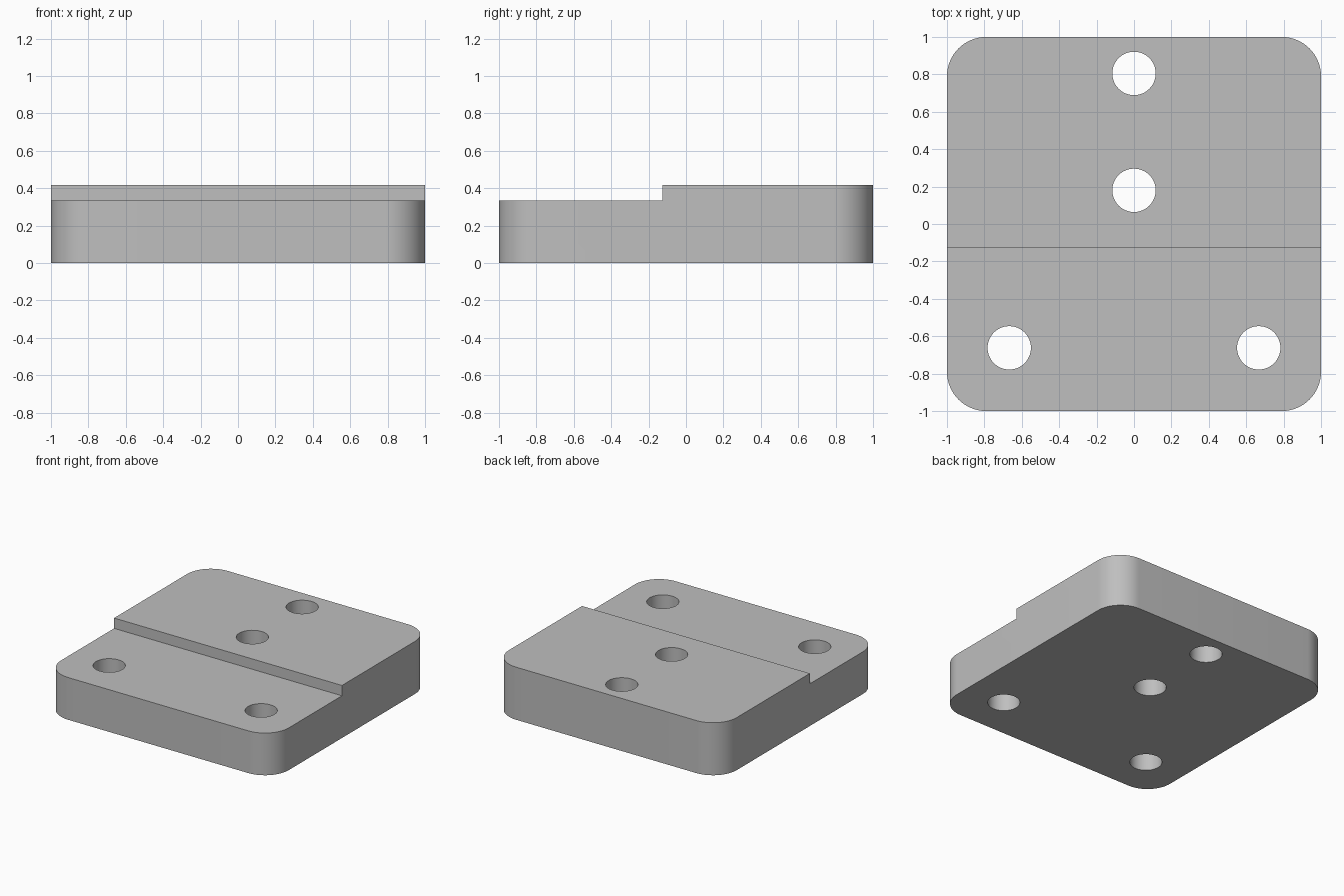
import bpy
import bmesh
from math import cos, sin, pi, radians

cube = bpy.data.objects.get("Cube")
if cube:
    bpy.data.objects.remove(cube, do_unlink=True)

HEIGHT = 0.417
LEDGE = 0.335
STEP_Y = -0.125
CORNER = 0.21
HOLE_RADIUS = 0.116
HOLES = [(0, 0.805), (0, 0.18), (-0.667, -0.662), (0.667, -0.662)]

grey = bpy.data.materials.new("plain grey")
grey.use_nodes = True
colour = (0.52, 0.52, 0.52, 1)
grey.diffuse_color = colour
grey.node_tree.nodes["Principled BSDF"].inputs["Base Color"].default_value = colour


def rounded_square(radius, segments=16):
    """Outline of a 2 x 2 square with round corners."""
    points = []
    inner = 1 - radius
    for corner, (sx, sy) in enumerate([(1, 1), (-1, 1), (-1, -1), (1, -1)]):
        for i in range(segments + 1):
            a = (corner + i / segments) * pi / 2
            points.append((sx * inner + radius * cos(a), sy * inner + radius * sin(a)))
    return points


def prism(name, outline, bottom, top):
    """Extrude a flat outline upward."""
    bm = bmesh.new()
    face = bm.faces.new([bm.verts.new((x, y, bottom)) for x, y in outline])
    extruded = bmesh.ops.extrude_face_region(bm, geom=[face])["geom"]
    verts = [v for v in extruded if isinstance(v, bmesh.types.BMVert)]
    bmesh.ops.translate(bm, verts=verts, vec=(0, 0, top - bottom))
    bmesh.ops.recalc_face_normals(bm, faces=bm.faces)
    mesh = bpy.data.meshes.new(name)
    bm.to_mesh(mesh)
    bm.free()
    mesh.materials.append(grey)
    obj = bpy.data.objects.new(name, mesh)
    bpy.context.collection.objects.link(obj)
    return obj


def cut(target, cutter):
    """Subtract the cutter and remove it."""
    cutter.hide_render = True
    bpy.ops.object.select_all(action="DESELECT")
    target.select_set(True)
    bpy.context.view_layer.objects.active = target
    mod = target.modifiers.new("cut", "BOOLEAN")
    mod.operation = "DIFFERENCE"
    mod.solver = "EXACT"
    mod.object = cutter
    bpy.ops.object.modifier_apply(modifier=mod.name)
    bpy.data.objects.remove(cutter, do_unlink=True)


# Rounded block
plate = prism("stepped_plate", rounded_square(CORNER), 0, HEIGHT)

# Lowered front ledge
ledge = [(-2, -2), (2, -2), (2, STEP_Y), (-2, STEP_Y)]
cut(plate, prism("ledge_cutter", ledge, LEDGE, 1))

# Four through holes
for hx, hy in HOLES:
    circle = [(hx + HOLE_RADIUS * cos(i * pi / 24), hy + HOLE_RADIUS * sin(i * pi / 24))
              for i in range(48)]
    cut(plate, prism("hole_cutter", circle, -1, 1))

# Smooth corners and hole walls, crisp rims
plate.select_set(True)
bpy.context.view_layer.objects.active = plate
bpy.ops.object.shade_smooth_by_angle(angle=radians(30))
